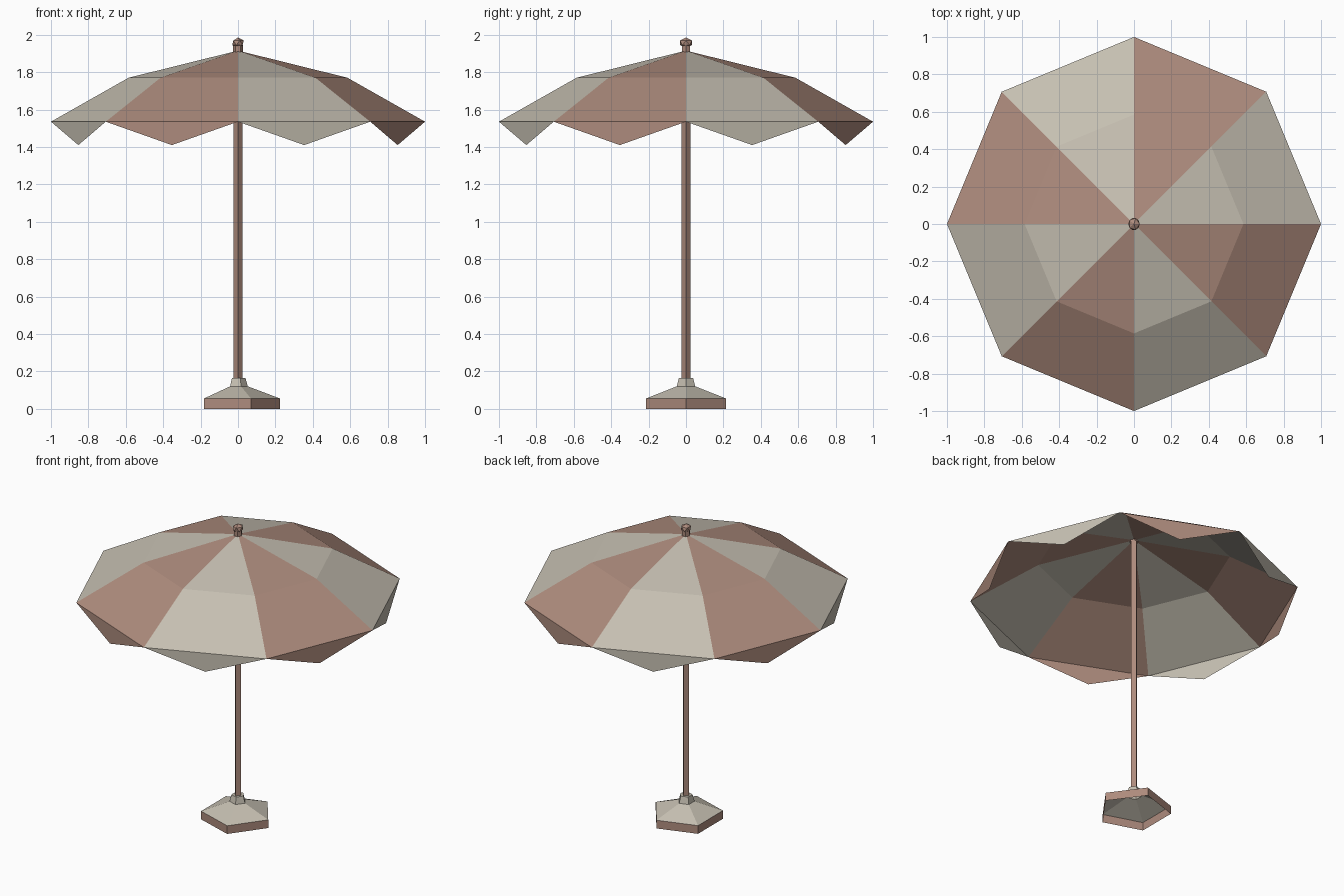
import bpy, bmesh
from math import cos, sin, tau
from mathutils import Matrix

if "Cube" in bpy.data.objects:
    bpy.data.objects.remove(bpy.data.objects["Cube"], do_unlink=True)


def material(name, rgb):
    m = bpy.data.materials.new(name)
    m.use_nodes = True
    m.diffuse_color = (*rgb, 1)
    m.node_tree.nodes["Principled BSDF"].inputs["Base Color"].default_value = (*rgb, 1)
    return m


CREAM = material("cream", (0.56, 0.52, 0.44))
ROSE = material("dusty_rose", (0.42, 0.26, 0.205))


def finish(name, bm, mats):
    mesh = bpy.data.meshes.new(name)
    bm.to_mesh(mesh)
    bm.free()
    for m in mats:
        mesh.materials.append(m)
    obj = bpy.data.objects.new(name, mesh)
    bpy.context.collection.objects.link(obj)
    return obj


def polar(r, z, a):
    return (r * cos(a), r * sin(a), z)


def lathe(name, sides, profile, mats, band_mats=None, cap_top=False):
    """Flat-sided open shell through (radius, height) rings."""
    bm = bmesh.new()
    rings = [[bm.verts.new(polar(r, z, tau * i / sides)) for i in range(sides)]
             for r, z in profile]
    for b, (low, high) in enumerate(zip(rings, rings[1:])):
        for i in range(sides):
            j = (i + 1) % sides
            f = bm.faces.new((low[i], low[j], high[j], high[i]))
            f.material_index = band_mats[b] if band_mats else 0
    if cap_top:
        bm.faces.new(rings[-1])
    return finish(name, bm, mats)


# Canopy: eight panels in alternating colours, each with a pointed flap
PANELS = 8
bm = bmesh.new()
apex = bm.verts.new((0, 0, 1.915))
mid = [bm.verts.new(polar(0.585, 1.77, tau * i / PANELS)) for i in range(PANELS)]
rim = [bm.verts.new(polar(1, 1.535, tau * i / PANELS)) for i in range(PANELS)]
for i in range(PANELS):
    j = (i + 1) % PANELS
    tip = bm.verts.new(polar(cos(tau / PANELS / 2), 1.41, tau * (i + 0.5) / PANELS))
    for verts in ((apex, mid[i], mid[j]),
                  (mid[i], rim[i], rim[j], mid[j]),
                  (rim[i], tip, rim[j])):
        bm.faces.new(verts).material_index = i % 2
finish("canopy", bm, [CREAM, ROSE])

# Pole and the short neck above the canopy
lathe("pole", 4, [(0.024, 0.12), (0.024, 1.91)], [ROSE])
lathe("finial_neck", 6, [(0.026, 1.9), (0.026, 1.945)], [ROSE], cap_top=True)

# Faceted finial
bm = bmesh.new()
bmesh.ops.create_icosphere(bm, subdivisions=1, radius=0.037,
                           matrix=Matrix.Translation((0, 0, 1.957)) @ Matrix.Diagonal((0.92, 1, 0.75, 1)))
finish("finial", bm, [ROSE])

# Hollow five-sided foot: rose sides, cream slope and collar
lathe("foot", 5, [(0.225, 0), (0.225, 0.055), (0.052, 0.12), (0.04, 0.165)],
      [CREAM, ROSE], [1, 0, 0], cap_top=True)
